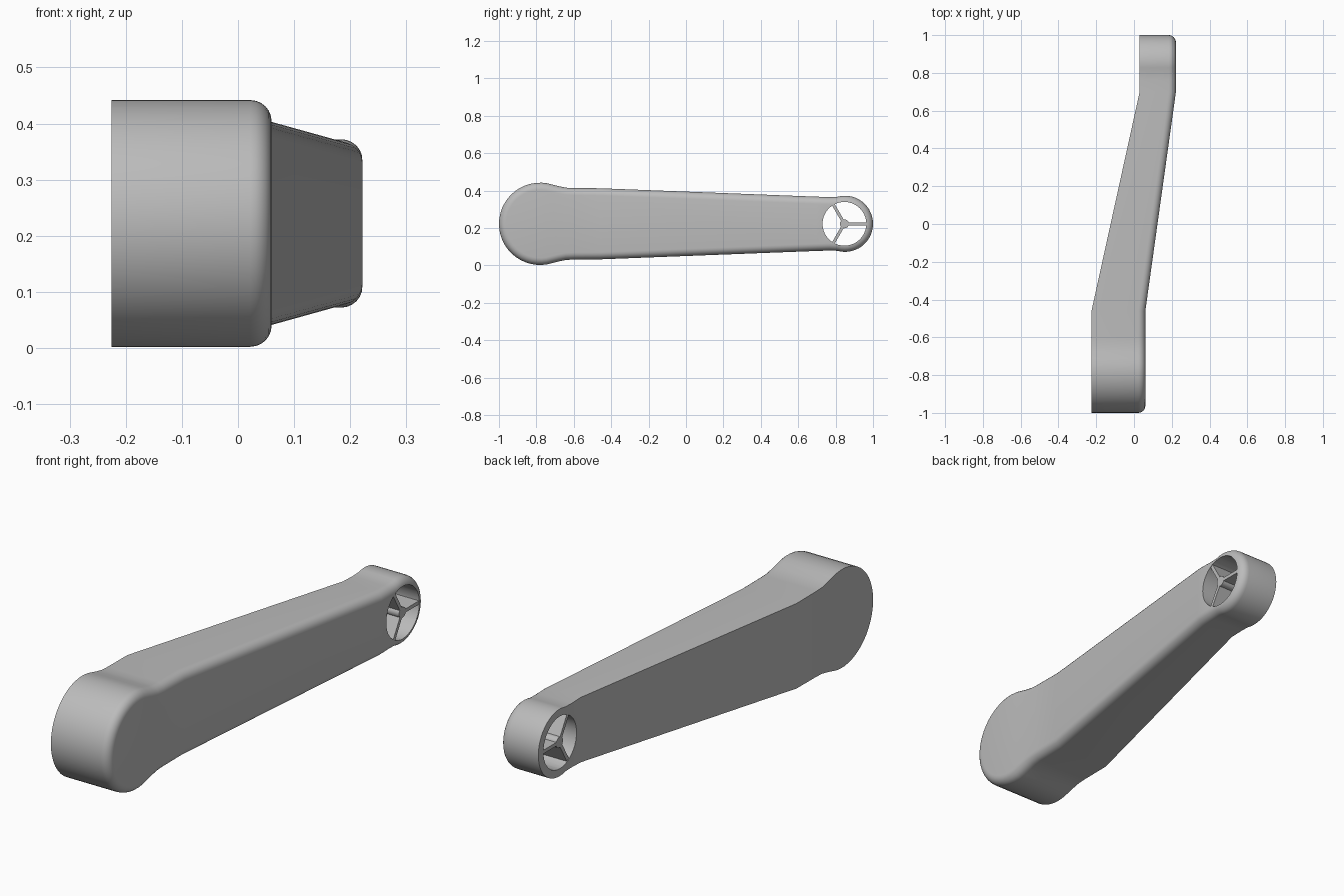
import bpy, bmesh, math
from mathutils import Vector

cube = bpy.data.objects.get("Cube")
if cube:
    bpy.data.objects.remove(cube, do_unlink=True)

MID_Z = 0.222
HOLE_Y, HOLE_R = 0.847, 0.117
FILLET = 0.038

grey = bpy.data.materials.new("plain grey")
grey.use_nodes = True
colour = (0.5, 0.5, 0.5, 1)
grey.diffuse_color = colour
grey.node_tree.nodes["Principled BSDF"].inputs["Base Color"].default_value = colour


def make_object(name, bm):
    bmesh.ops.recalc_face_normals(bm, faces=bm.faces)
    mesh = bpy.data.meshes.new(name)
    bm.to_mesh(mesh)
    bm.free()
    mesh.materials.append(grey)
    obj = bpy.data.objects.new(name, mesh)
    bpy.context.collection.objects.link(obj)
    return obj


def smooth(obj, degrees):
    bpy.ops.object.select_all(action='DESELECT')
    obj.select_set(True)
    bpy.context.view_layer.objects.active = obj
    bpy.ops.object.shade_smooth_by_angle(angle=math.radians(degrees))


def offset_x(y, start, end):
    """Sideways position of the cranked arm: straight, slanted, straight."""
    t = min(max((y + 0.46) / 1.16, 0), 1)
    return start + (end - start) * t


def inner_x(y):
    return offset_x(y, -0.225, 0.03)


def outer_x(y):
    return offset_x(y, 0.06, 0.222)


def arc(cy, r, start, end, n):
    angles = [math.radians(start + (end - start) * i / n) for i in range(n + 1)]
    return [(cy + r * math.cos(a), r * math.sin(a)) for a in angles]


# Upper half of the arm outline as (y, half height), mirrored to close it
upper = arc(-0.78, 0.22, 180, 72, 14)
upper += [(-0.675, 0.200), (-0.64, 0.193), (-0.6, 0.191), (-0.46, 0.19),
          (0.70, 0.145), (0.765, 0.143)]
upper += arc(0.85, 0.15, 106, 0, 14)
upper[-1] = (1.0, 0.0)
outline = upper + [(y, -h) for y, h in reversed(upper[1:-1])]
count, top = len(outline), len(upper)


def inset(distance):
    """Outline moved inward along its averaged normals."""
    result = []
    for i, p in enumerate(outline):
        p = Vector(p)
        a = (p - Vector(outline[i - 1])).normalized()
        b = (Vector(outline[(i + 1) % count]) - p).normalized()
        t = (a + b).normalized()
        result.append(p + Vector((t.y, -t.x)) * distance)
    return result


# Arm body: sharp inner edge, rounded outer edge
bm = bmesh.new()
rings = [[bm.verts.new((inner_x(y), y, MID_Z + z)) for y, z in outline]]
steps = 6
for k in range(steps + 1):
    a = math.pi / 2 * k / steps
    drop = FILLET * (1 - math.sin(a))
    rings.append([bm.verts.new((outer_x(y) - drop, y, MID_Z + z))
                  for y, z in inset(FILLET * (1 - math.cos(a)))])
for low, high in zip(rings, rings[1:]):
    for i in range(count):
        j = (i + 1) % count
        bm.faces.new((low[i], low[j], high[j], high[i]))
for ring in (rings[0], rings[-1]):
    for i in range(top - 1):
        strip = [ring[i], ring[i + 1], ring[-i - 1], ring[-i % count]]
        bm.faces.new(list(dict.fromkeys(strip)))
arm = make_object("arm", bm)


def cylinder(name, radius, x0, x1, sides):
    bm = bmesh.new()
    ends = [[bm.verts.new((x, HOLE_Y + radius * math.cos(math.tau * i / sides),
                           MID_Z + radius * math.sin(math.tau * i / sides)))
             for i in range(sides)] for x in (x0, x1)]
    for i in range(sides):
        j = (i + 1) % sides
        bm.faces.new((ends[0][i], ends[0][j], ends[1][j], ends[1][i]))
    for end in ends:
        bm.faces.new(end)
    return make_object(name, bm)


# Round opening through the small end
cutter = cylinder("hole_cutter", HOLE_R, -0.3, 0.5, 40)
cutter.hide_render = True
cut = arm.modifiers.new("hole", 'BOOLEAN')
cut.operation = 'DIFFERENCE'
cut.solver = 'EXACT'
cut.object = cutter
bpy.context.view_layer.objects.active = arm
bpy.ops.object.modifier_apply(modifier=cut.name)
bpy.data.objects.remove(cutter, do_unlink=True)
smooth(arm, 30)

# Hub and three spokes inside the opening
X0, X1 = 0.032, 0.22
smooth(cylinder("hub", 0.024, X0, X1, 20), 30)
for n in range(3):
    a = math.tau * n / 3
    along = Vector((0, math.cos(a), math.sin(a)))
    across = Vector((0, -math.sin(a), math.cos(a))) * 0.008
    centre = Vector((0, HOLE_Y, MID_Z))
    bm = bmesh.new()
    bmesh.ops.create_cube(bm, size=1)
    for v in bm.verts:
        x = X1 if v.co.x > 0 else X0
        reach = HOLE_R + 0.004 if v.co.y > 0 else 0.01
        side = 1 if v.co.z > 0 else -1
        v.co = centre + along * reach + across * side + Vector((x, 0, 0))
    make_object(f"spoke_{n + 1}", bm)
